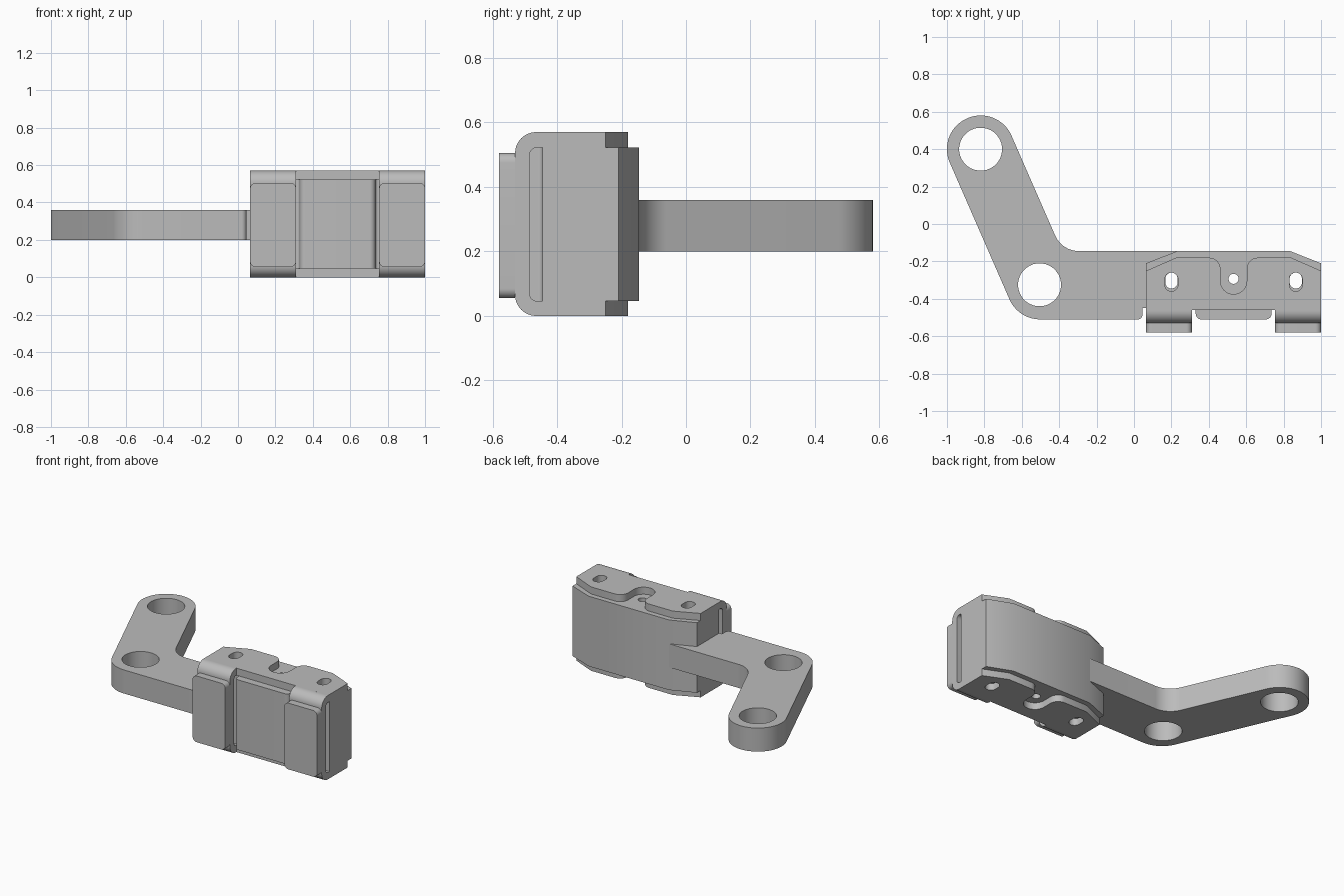
import bpy, bmesh, math
from mathutils import Vector

cube = bpy.data.objects.get("Cube")
if cube:
    bpy.data.objects.remove(cube, do_unlink=True)

GREY = (0.5, 0.5, 0.5, 1.0)
mat = bpy.data.materials.new("plain grey")
mat.use_nodes = True
mat.diffuse_color = GREY
mat.node_tree.nodes["Principled BSDF"].inputs["Base Color"].default_value = GREY


def rounded(corners, steps=10):
    """Closed outline from (x, y, radius) corners, each filleted by its radius."""
    pts = []
    for i, (x, y, r) in enumerate(corners):
        p = Vector((x, y))
        if r == 0:
            pts.append(p)
            continue
        a = (Vector(corners[i - 1][:2]) - p).normalized()
        b = (Vector(corners[(i + 1) % len(corners)][:2]) - p).normalized()
        half = a.angle(b) / 2
        centre = p + (a + b).normalized() * (r / math.sin(half))
        start = p + a * (r / math.tan(half)) - centre
        end = p + b * (r / math.tan(half)) - centre
        sweep = math.atan2(start.x * end.y - start.y * end.x, start.dot(end))
        for k in range(steps + 1):
            t = sweep * k / steps
            c, s = math.cos(t), math.sin(t)
            pts.append(centre + Vector((start.x * c - start.y * s,
                                        start.x * s + start.y * c)))
    return pts


def slot(x, low, high, r, n=16):
    """Upright slot outline; a circle when low and high are one diameter apart."""
    pts = []
    for k in range(2 * n):
        t = math.pi * (k + 0.5) / n
        cy = high - r if k < n else low + r
        pts.append(Vector((x + r * math.cos(t), cy + r * math.sin(t))))
    return pts


def circle(x, y, r):
    return slot(x, y - r, y + r, r)


def prism(name, loops, lo, hi, axis="z"):
    """Extrude an outline with holes along an axis from lo to hi."""
    curve = bpy.data.curves.new(name, "CURVE")
    curve.dimensions = "2D"
    curve.fill_mode = "BOTH"
    curve.extrude = (hi - lo) / 2
    for loop in loops:
        spline = curve.splines.new("POLY")
        spline.points.add(len(loop) - 1)
        for point, p in zip(spline.points, loop):
            point.co = (p.x, p.y, 0, 1)
        spline.use_cyclic_u = True
    temp = bpy.data.objects.new(name + " outline", curve)
    bpy.context.collection.objects.link(temp)
    bpy.context.view_layer.update()
    graph = bpy.context.evaluated_depsgraph_get()
    mesh = bpy.data.meshes.new_from_object(temp.evaluated_get(graph))
    bpy.data.objects.remove(temp, do_unlink=True)
    bpy.data.curves.remove(curve)

    bm = bmesh.new()
    bm.from_mesh(mesh)
    bmesh.ops.remove_doubles(bm, verts=bm.verts, dist=0.0001)
    mid = (lo + hi) / 2
    for v in bm.verts:
        a, b, c = v.co.x, v.co.y, v.co.z + mid
        v.co = {"z": (a, b, c), "x": (c, a, b), "y": (a, c, b)}[axis]
    bmesh.ops.recalc_face_normals(bm, faces=bm.faces)
    bm.to_mesh(mesh)
    bm.free()
    mesh.name = name
    mesh.materials.clear()
    mesh.materials.append(mat)
    obj = bpy.data.objects.new(name, mesh)
    bpy.context.collection.objects.link(obj)
    bpy.ops.object.select_all(action="DESELECT")
    obj.select_set(True)
    bpy.context.view_layer.objects.active = obj
    bpy.ops.object.shade_smooth_by_angle(angle=math.radians(30))
    return obj


LEFT, RIGHT, MID = 0.065, 1.0, 0.5325
TOP, CAP_LOW, CAP_HIGH = 0.57, 0.046, 0.522


def mirrored(half):
    """Complete a half outline, listed from left to the middle line."""
    return half + [(2 * MID - x, y, r) for x, y, r in reversed(half)]


# Cranked arm with two bores
arm = rounded([
    (-1.057, 0.493, 0.179), (-0.619, -0.51, 0.18), (0.045, -0.51, 0.025),
    (0.045, -0.45, 0), (0.12, -0.45, 0), (0.12, -0.22, 0), (0.23, -0.145, 0),
    (-0.385, -0.145, 0.14), (-0.727, 0.637, 0.179)], 16)
prism("cranked_arm", [arm, circle(-0.82, 0.4, 0.115),
                      circle(-0.505, -0.325, 0.115)], 0.2, 0.36)

# Core block with raised front panel and through holes
core = rounded(mirrored([
    (0.33, -0.51, 0.03), (0.33, -0.445, 0.015), (LEFT, -0.445, 0),
    (LEFT, -0.21, 0), (0.23, -0.145, 0)]))
core_holes = [slot(x, -0.345, -0.26, 0.033) for x in (0.2, 2 * MID - 0.2)]
prism("core_block", [core, circle(MID, -0.293, 0.027)] + core_holes,
      CAP_LOW, CAP_HIGH)

# Cap plates with a rear notch around the centre hole
cap = rounded(mirrored([
    (LEFT, -0.46, 0), (LEFT, -0.25, 0), (0.225, -0.18, 0),
    (0.462, -0.18, 0.06), (0.462, -0.375, 0.07)]))
cap_holes = [slot(x, -0.36, -0.26, 0.035) for x in (0.2, 2 * MID - 0.2)]
for name, lo, hi in (("lower_cap", 0, CAP_LOW), ("upper_cap", CAP_HIGH, TOP)):
    prism(name, [cap] + cap_holes, lo, hi)

# Front straps that wrap from cap to cap, each with a pad
strap = rounded([
    (-0.46, 0, 0), (-0.53, 0, 0.065), (-0.53, TOP, 0.065), (-0.46, TOP, 0),
    (-0.46, CAP_HIGH, 0), (-0.485, CAP_HIGH, 0.023),
    (-0.485, CAP_LOW, 0.023), (-0.46, CAP_LOW, 0)])
for side, lo, hi in (("right", LEFT, 0.31), ("left", 0.755, RIGHT)):
    prism(side + "_strap", [strap], lo, hi, "x")
    pad = rounded([(lo, 0.055, 0.03), (hi, 0.055, 0.03),
                   (hi, 0.505, 0.03), (lo, 0.505, 0.03)])
    prism(side + "_pad", [pad], -0.58, -0.53, "y")
